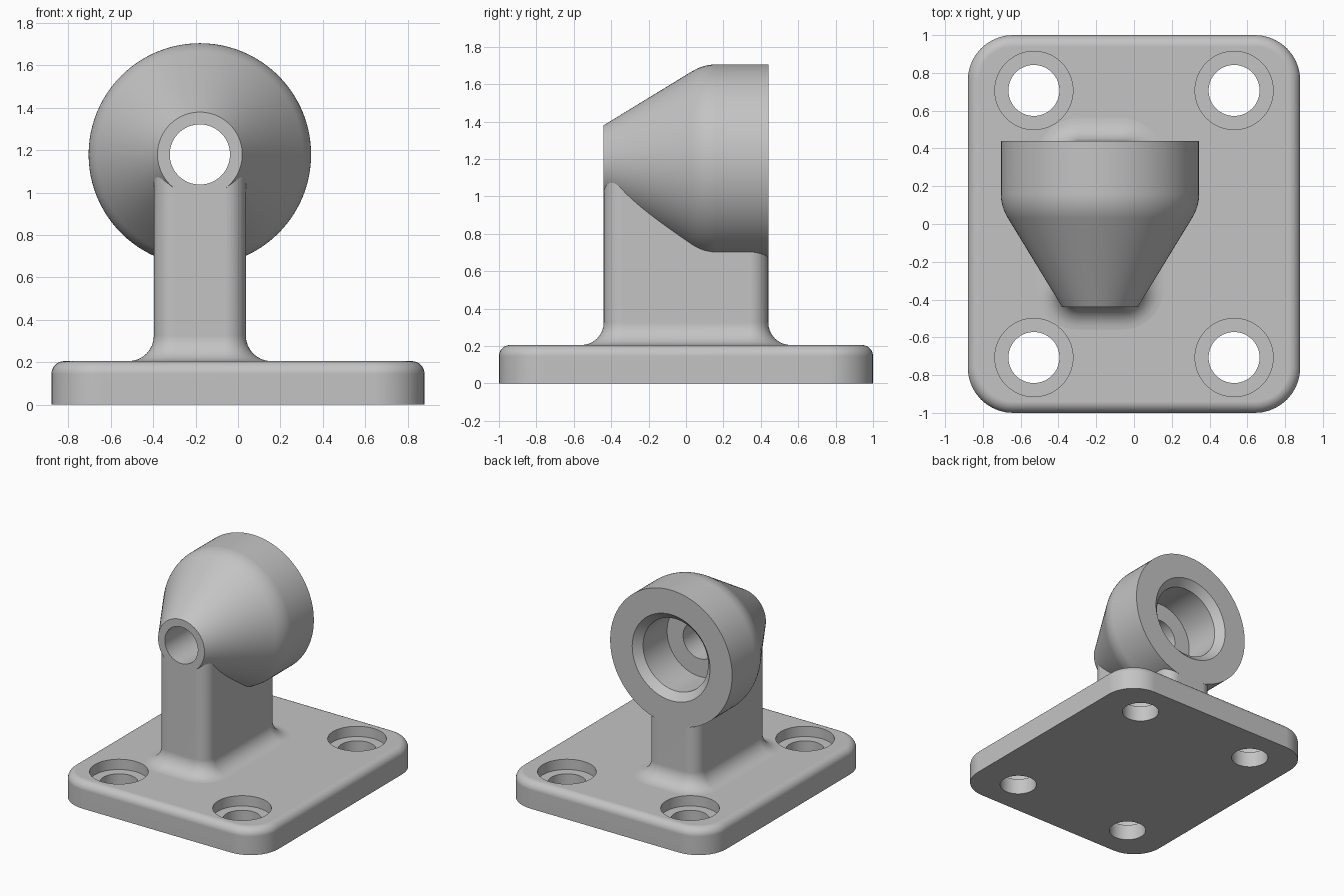
import bpy
import bmesh
from math import sin, cos, pi, radians
from mathutils import Vector

default_cube = bpy.data.objects.get("Cube")
if default_cube:
    bpy.data.objects.remove(default_cube, do_unlink=True)

# Single plain grey finish
grey = bpy.data.materials.new("plain_grey")
grey.use_nodes = True
colour = (0.55, 0.55, 0.55, 1)
grey.diffuse_color = colour
grey.node_tree.nodes["Principled BSDF"].inputs["Base Color"].default_value = colour

HEAD_X, HEAD_Z = -0.18, 1.18
PLATE_TOP = 0.205
STEPS = 8


def rounded_ring(cx, half_x, half_y, radius, offset, z, steps=10):
    """Rounded rectangle outline, grown or shrunk by offset."""
    points = []
    for i, (sx, sy) in enumerate([(1, 1), (-1, 1), (-1, -1), (1, -1)]):
        for k in range(steps + 1):
            a = (i + k / steps) * pi / 2
            points.append(Vector((cx + sx * (half_x - radius) + (radius + offset) * cos(a),
                                  sy * (half_y - radius) + (radius + offset) * sin(a), z)))
    return points


def ring_y(radius, y, count=96):
    """Circle about the head's front-to-back axis."""
    return [Vector((HEAD_X + radius * cos(2 * pi * k / count), y,
                    HEAD_Z + radius * sin(2 * pi * k / count))) for k in range(count)]


def ring_z(cx, cy, radius, z, count=64):
    return [Vector((cx + radius * cos(2 * pi * k / count),
                    cy + radius * sin(2 * pi * k / count), z)) for k in range(count)]


def loft(name, rings, wrap=False):
    """Skin a row of rings; cap the ends or join last to first."""
    bm = bmesh.new()
    rows = [[bm.verts.new(p) for p in ring] for ring in rings]
    pairs = list(zip(rows, rows[1:]))
    if wrap:
        pairs.append((rows[-1], rows[0]))
    else:
        bm.faces.new(rows[0])
        bm.faces.new(rows[-1])
    for a, b in pairs:
        n = len(a)
        for k in range(n):
            bm.faces.new((a[k], a[(k + 1) % n], b[(k + 1) % n], b[k]))
    bmesh.ops.recalc_face_normals(bm, faces=bm.faces)
    mesh = bpy.data.meshes.new(name)
    bm.to_mesh(mesh)
    bm.free()
    mesh.materials.append(grey)
    obj = bpy.data.objects.new(name, mesh)
    bpy.context.collection.objects.link(obj)
    return obj


def activate(obj):
    bpy.ops.object.select_all(action='DESELECT')
    obj.select_set(True)
    bpy.context.view_layer.objects.active = obj


def cut(obj, cutter):
    activate(obj)
    mod = obj.modifiers.new("cut", 'BOOLEAN')
    mod.operation = 'DIFFERENCE'
    mod.solver = 'EXACT'
    mod.object = cutter
    bpy.ops.object.modifier_apply(modifier=mod.name)
    bpy.data.objects.remove(cutter, do_unlink=True)


def smooth(obj):
    activate(obj)
    bpy.ops.object.shade_smooth_by_angle(angle=radians(30))
    mod = obj.modifiers.new("flat_face_normals", 'WEIGHTED_NORMAL')
    mod.keep_sharp = True


quarter = [i / STEPS * pi / 2 for i in range(STEPS + 1)]

# Base plate with rounded corners and a filleted top edge
edge = 0.06
plate_levels = [(0, 0)] + [(edge * (cos(a) - 1), PLATE_TOP - edge + edge * sin(a)) for a in quarter]
plate = loft("base_plate", [rounded_ring(0, 0.88, 1.0, 0.24, o, z) for o, z in plate_levels])

# Four counterbored screw holes
for sx in (-1, 1):
    for sy in (-1, 1):
        steps = [(0.135, -0.1), (0.135, 0.125), (0.207, 0.125), (0.207, 0.3)]
        cut(plate, loft("screw_hole_cutter",
                        [ring_z(sx * 0.53, sy * 0.707, r, z) for r, z in steps]))
smooth(plate)

# Upright post flaring into the plate
flare = 0.12
post_levels = [(flare, PLATE_TOP - 0.05)]
post_levels += [(flare * (1 - sin(a)), PLATE_TOP + flare * (1 - cos(a))) for a in quarter]
post_levels.append((0, HEAD_Z - 0.03))
post = loft("post", [rounded_ring(HEAD_X, 0.217, 0.44, 0.1, o, z) for o, z in post_levels])

# Clear the post out of the head's hollow
clearance = [(0.17, -0.6), (0.17, 0.0), (0.4, 0.05), (0.4, 0.6)]
cut(post, loft("hollow_cutter", [ring_y(r, y) for r, y in clearance]))
smooth(post)

# Head: cone blending into a cylinder, with a stepped and chamfered bore
start, corner, end = Vector((0.03, 0.487)), Vector((0.092, 0.525)), Vector((0.16, 0.525))
blend = []
for i in range(STEPS + 1):
    t = i / STEPS
    blend.append(start * (1 - t) ** 2 + corner * 2 * t * (1 - t) + end * t * t)
section = [(-0.44, 0.2)] + [tuple(p) for p in blend] + [(0.44, 0.525)]
section += [(0.44, 0.335), (0.385, 0.28), (0.09, 0.28), (0.09, 0.142), (-0.44, 0.142)]
head = loft("socket_head", [ring_y(r, y) for y, r in section], wrap=True)
smooth(head)
